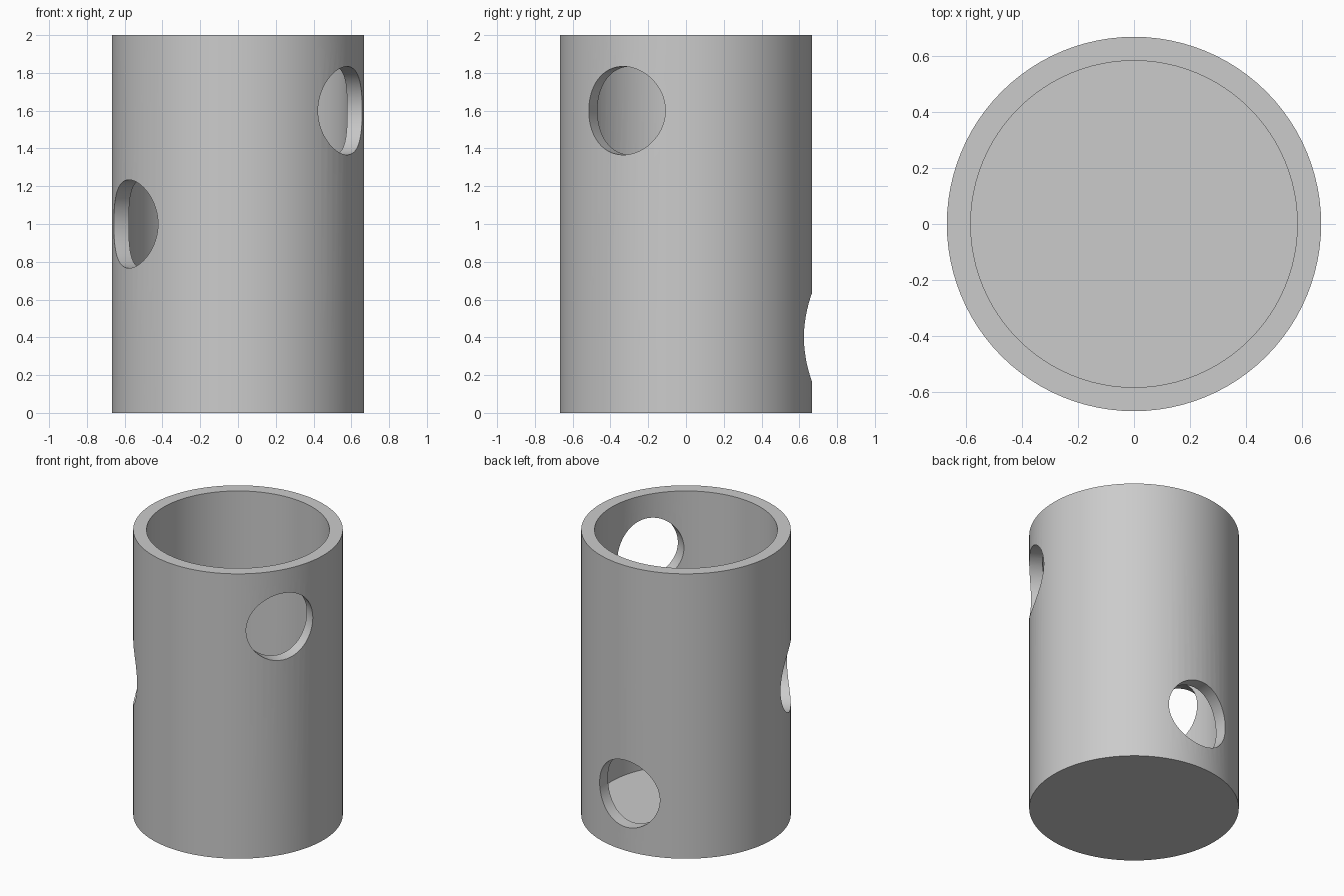
import bpy
import math
from mathutils import Matrix, Vector

if "Cube" in bpy.data.objects:
    bpy.data.objects.remove(bpy.data.objects["Cube"], do_unlink=True)

RADIUS, HEIGHT = 0.667, 2.0
WALL, FLOOR = 0.085, 0.075
HOLE_RADIUS = 0.234
SIDES = 96

grey = bpy.data.materials.new("light_grey")
grey.use_nodes = True
colour = (0.6, 0.6, 0.6, 1)
grey.diffuse_color = colour
grey.node_tree.nodes["Principled BSDF"].inputs["Base Color"].default_value = colour


def cylinder(name, radius, depth, location, rotation=(0, 0, 0)):
    bpy.ops.mesh.primitive_cylinder_add(
        vertices=SIDES, radius=radius, depth=depth, location=location, rotation=rotation)
    obj = bpy.context.object
    obj.name = name
    obj.data.materials.append(grey)
    return obj


def cut(target, cutter):
    mod = target.modifiers.new(cutter.name, "BOOLEAN")
    mod.operation = "DIFFERENCE"
    mod.solver = "EXACT"
    mod.object = cutter
    bpy.context.view_layer.objects.active = target
    bpy.ops.object.modifier_apply(modifier=mod.name)
    bpy.data.objects.remove(cutter, do_unlink=True)


# Cup body, hollowed from the top down to the floor
cup = cylinder("cup_body", RADIUS, HEIGHT, (0, 0, HEIGHT / 2))
cut(cup, cylinder("hollow", RADIUS - WALL, HEIGHT, (0, 0, FLOOR + HEIGHT / 2)))

# Three round side holes, spiralling down in equal turns
for angle, z in ((-30, 1.6), (210, 1.0), (90, 0.4)):
    turn = math.radians(angle)
    place = (RADIUS * math.cos(turn), RADIUS * math.sin(turn), z)
    cut(cup, cylinder("side_hole", HOLE_RADIUS, 0.8, place, (0, math.pi / 2, turn)))

# Smooth walls with crisp rims
bpy.ops.object.select_all(action="DESELECT")
cup.select_set(True)
bpy.context.view_layer.objects.active = cup
bpy.ops.object.shade_smooth_by_angle(angle=math.radians(30))
